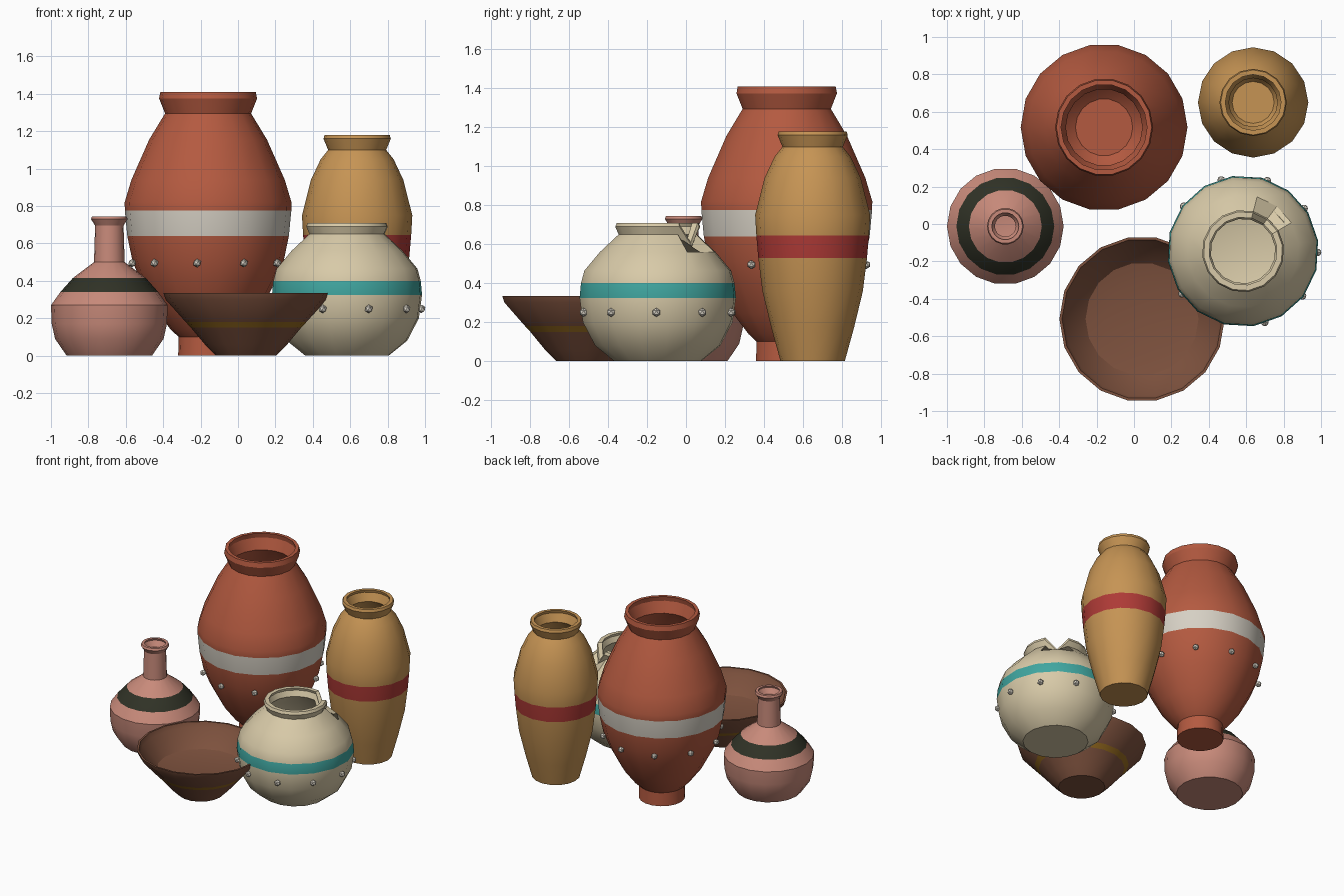
import bpy, bmesh, math
from mathutils import Matrix, Vector

if "Cube" in bpy.data.objects:
    bpy.data.objects.remove(bpy.data.objects["Cube"])


def make_material(name, hex_code):
    """Flat colour from an sRGB hex code, stored as linear values."""
    srgb = [int(hex_code[i:i + 2], 16) / 255 for i in (0, 2, 4)]
    rgba = [((c + 0.055) / 1.055) ** 2.4 for c in srgb] + [1]
    mat = bpy.data.materials.new(name)
    mat.use_nodes = True
    mat.diffuse_color = rgba
    shader = next(n for n in mat.node_tree.nodes if n.type == "BSDF_PRINCIPLED")
    shader.inputs["Base Color"].default_value = rgba
    shader.inputs["Roughness"].default_value = 0.8
    return mat


terracotta = make_material("terracotta", "B45A40")
pale_grey = make_material("pale grey", "D6D0C4")
ochre = make_material("ochre", "C69454")
crimson = make_material("crimson", "AE3A36")
cream = make_material("cream", "D8CAA8")
teal = make_material("teal", "40A6A0")
pink = make_material("pink clay", "C88A7A")
charcoal = make_material("charcoal", "303226")
brown = make_material("brown clay", "7E523E")
gold = make_material("gold", "94691F")


def add_object(name, bm, mats, location, smooth=True):
    bmesh.ops.recalc_face_normals(bm, faces=bm.faces)
    mesh = bpy.data.meshes.new(name)
    bm.to_mesh(mesh)
    bm.free()
    for mat in mats:
        mesh.materials.append(mat)
    obj = bpy.data.objects.new(name, mesh)
    obj.location = location
    bpy.context.collection.objects.link(obj)
    if smooth:
        bpy.ops.object.select_all(action="DESELECT")
        obj.select_set(True)
        bpy.context.view_layer.objects.active = obj
        bpy.ops.object.shade_smooth_by_angle(angle=math.radians(32))
    return obj


def hollow(outer, wall, floor):
    """Inner wall that follows the outer one down to the floor."""
    inner = [(r - wall, z) for r, z in reversed(outer) if z > floor]
    return inner + [(inner[-1][0] * 0.6, floor)]


def make_pot(name, outer, inner, band, mats, location, sides, turn=0, notch=None):
    """Turn a profile about z; outer faces between the band heights get colour 1."""
    bm = bmesh.new()
    rings = []
    for r, z in outer + inner:
        ring = []
        for i in range(sides):
            a = math.radians(turn) + math.tau * i / sides
            ring.append(bm.verts.new((r * math.cos(a), r * math.sin(a), z)))
        rings.append(ring)
    for k in range(len(rings) - 1):
        low, high = rings[k], rings[k + 1]
        middle = (low[0].co.z + high[0].co.z) / 2
        painted = k < len(outer) - 1 and band[0] < middle < band[1]
        for i in range(sides):
            j = (i + 1) % sides
            face = bm.faces.new((low[i], low[j], high[j], high[i]))
            face.material_index = int(painted)
    bm.faces.new(rings[0])
    bm.faces.new(rings[-1])
    # Broken rim: push one column of rim points down
    if notch:
        column, height, drop = notch
        for ring in rings:
            if ring[column].co.z > height:
                ring[column].co.z -= drop
    return add_object(name, bm, mats, location)


def make_studs(name, location, radius, height, start, count=10):
    """Ring of small faceted studs."""
    bm = bmesh.new()
    for i in range(count):
        a = math.radians(start) + math.tau * i / count
        spot = Vector((radius * math.cos(a), radius * math.sin(a), height))
        bmesh.ops.create_icosphere(bm, subdivisions=1, radius=0.023,
                                   matrix=Matrix.Translation(spot))
    return add_object(name, bm, [pale_grey], location, smooth=False)


# Large footed jar
place = (-0.16, 0.517, 0)
outer = [(0.16, 0), (0.157, 0.1), (0.2, 0.14), (0.28, 0.245), (0.362, 0.4),
         (0.405, 0.51), (0.432, 0.64), (0.445, 0.775), (0.446, 0.82), (0.41, 0.94),
         (0.315, 1.155), (0.23, 1.295), (0.262, 1.375), (0.255, 1.41)]
make_pot("large_jar", outer, hollow(outer, 0.025, 0.16), (0.64, 0.775),
         [terracotta, pale_grey], place, 18)
make_studs("large_jar_studs", place, 0.412, 0.495, 9.8)

# Tall slim jar
outer = [(0.165, 0), (0.212, 0.17), (0.258, 0.36), (0.279, 0.53), (0.289, 0.645),
         (0.295, 0.75), (0.247, 0.94), (0.195, 1.05), (0.155, 1.1),
         (0.18, 1.16), (0.174, 1.18)]
make_pot("tall_jar", outer, hollow(outer, 0.025, 0.05), (0.53, 0.645),
         [ochre, crimson], (0.637, 0.65, 0), 16)

# Round pot with a chipped rim
place = (0.583, -0.145, 0)
outer = [(0.225, 0), (0.325, 0.08), (0.388, 0.2), (0.405, 0.325), (0.398, 0.4),
         (0.38, 0.465), (0.3, 0.56), (0.203, 0.65), (0.22, 0.69), (0.212, 0.71)]
make_pot("round_pot", outer, hollow(outer, 0.03, 0.04), (0.325, 0.4),
         [cream, teal], place, 16, turn=8, notch=(2, 0.6, 0.1))
make_studs("round_pot_studs", place, 0.398, 0.25, -73)

# Narrow-necked bottle
outer = [(0.228, 0), (0.29, 0.09), (0.308, 0.17), (0.312, 0.27), (0.262, 0.34),
         (0.195, 0.415), (0.082, 0.5), (0.076, 0.695), (0.098, 0.73), (0.092, 0.745)]
make_pot("bottle", outer, hollow(outer, 0.02, 0.3), (0.34, 0.415),
         [pink, charcoal], (-0.688, -0.012, 0), 18)

# Wide open bowl
outer = [(0.16, 0), (0.22, 0.06), (0.295, 0.15), (0.323, 0.18), (0.43, 0.3),
         (0.442, 0.335)]
inner = [(0.428, 0.335), (0.415, 0.3), (0.302, 0.185), (0.2, 0.165)]
make_pot("bowl", outer, inner, (0.15, 0.18), [brown, gold],
         (0.043, -0.508, 0), 18)
